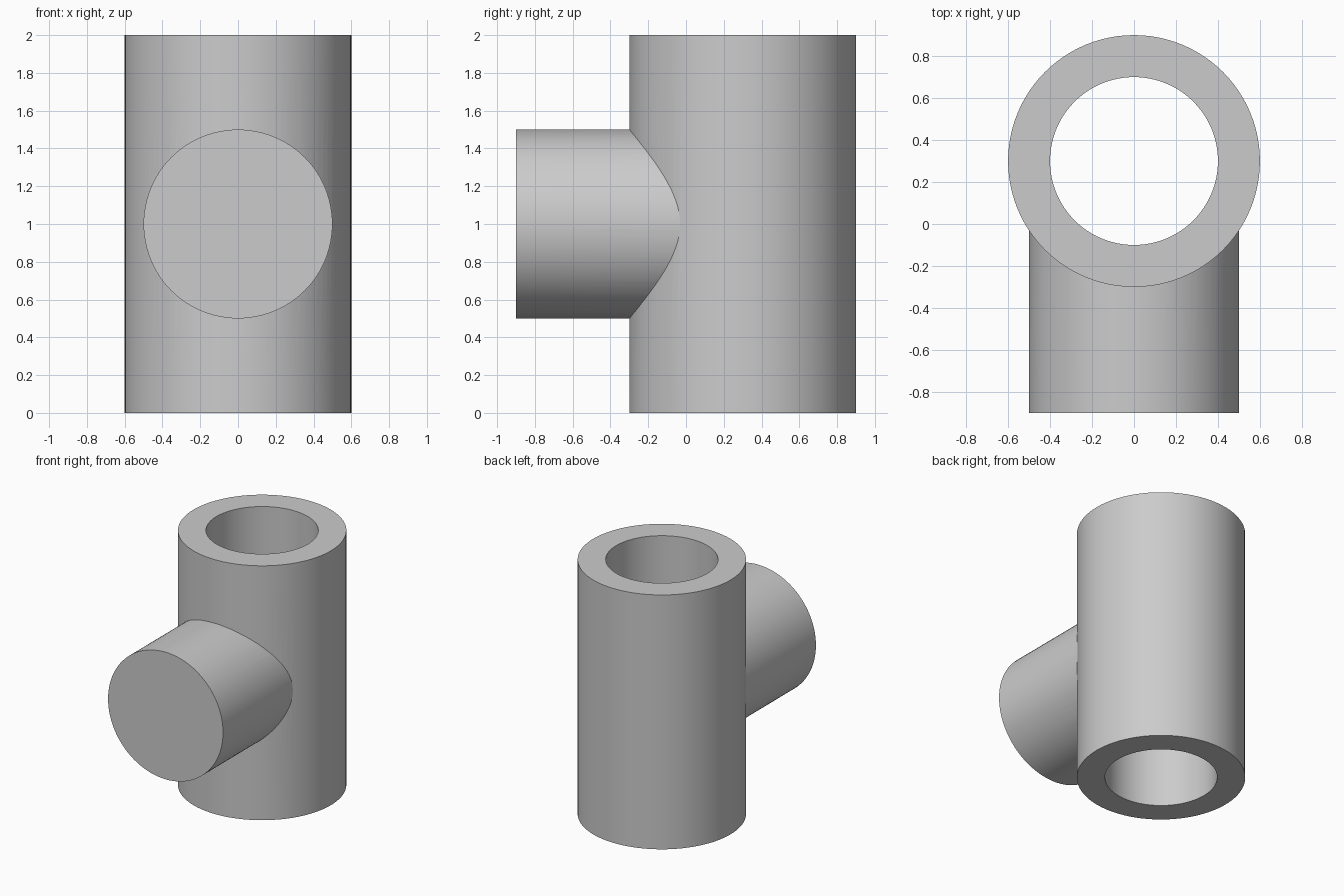
import bpy
import math

cube = bpy.data.objects.get("Cube")
if cube:
    bpy.data.objects.remove(cube, do_unlink=True)

TUBE_Y = 0.3
HEIGHT = 2.0

# Plain grey finish
grey = bpy.data.materials.new("plain grey")
grey.use_nodes = True
colour = (0.6, 0.6, 0.6, 1)
grey.diffuse_color = colour
grey.node_tree.nodes["Principled BSDF"].inputs["Base Color"].default_value = colour


def cylinder(name, radius, depth, location, tilt=0.0):
    bpy.ops.mesh.primitive_cylinder_add(
        vertices=96, radius=radius, depth=depth,
        location=location, rotation=(tilt, 0, 0))
    obj = bpy.context.object
    obj.name = name
    obj.data.materials.append(grey)
    return obj


def combine(target, tool, operation):
    """Apply a boolean and discard the helper solid."""
    tool.hide_render = True
    mod = target.modifiers.new(operation.lower(), 'BOOLEAN')
    mod.operation = operation
    mod.solver = 'EXACT'
    mod.object = tool
    bpy.context.view_layer.objects.active = target
    bpy.ops.object.modifier_apply(modifier=mod.name)
    bpy.data.objects.remove(tool, do_unlink=True)


# Upright tube body
body = cylinder("tee_body", 0.6, HEIGHT, (0, TUBE_Y, HEIGHT / 2))

# Solid side branch, running from the front face to the tube axis
front = -0.9
branch = cylinder("side_branch", 0.5, TUBE_Y - front,
                  (0, (front + TUBE_Y) / 2, HEIGHT / 2), math.pi / 2)
combine(body, branch, 'UNION')

# Through bore
bore = cylinder("bore_cutter", 0.4, HEIGHT + 0.4, (0, TUBE_Y, HEIGHT / 2))
combine(body, bore, 'DIFFERENCE')

# Smooth walls with crisp rims
bpy.ops.object.select_all(action='DESELECT')
body.select_set(True)
bpy.context.view_layer.objects.active = body
bpy.ops.object.shade_smooth_by_angle(angle=math.radians(25))
